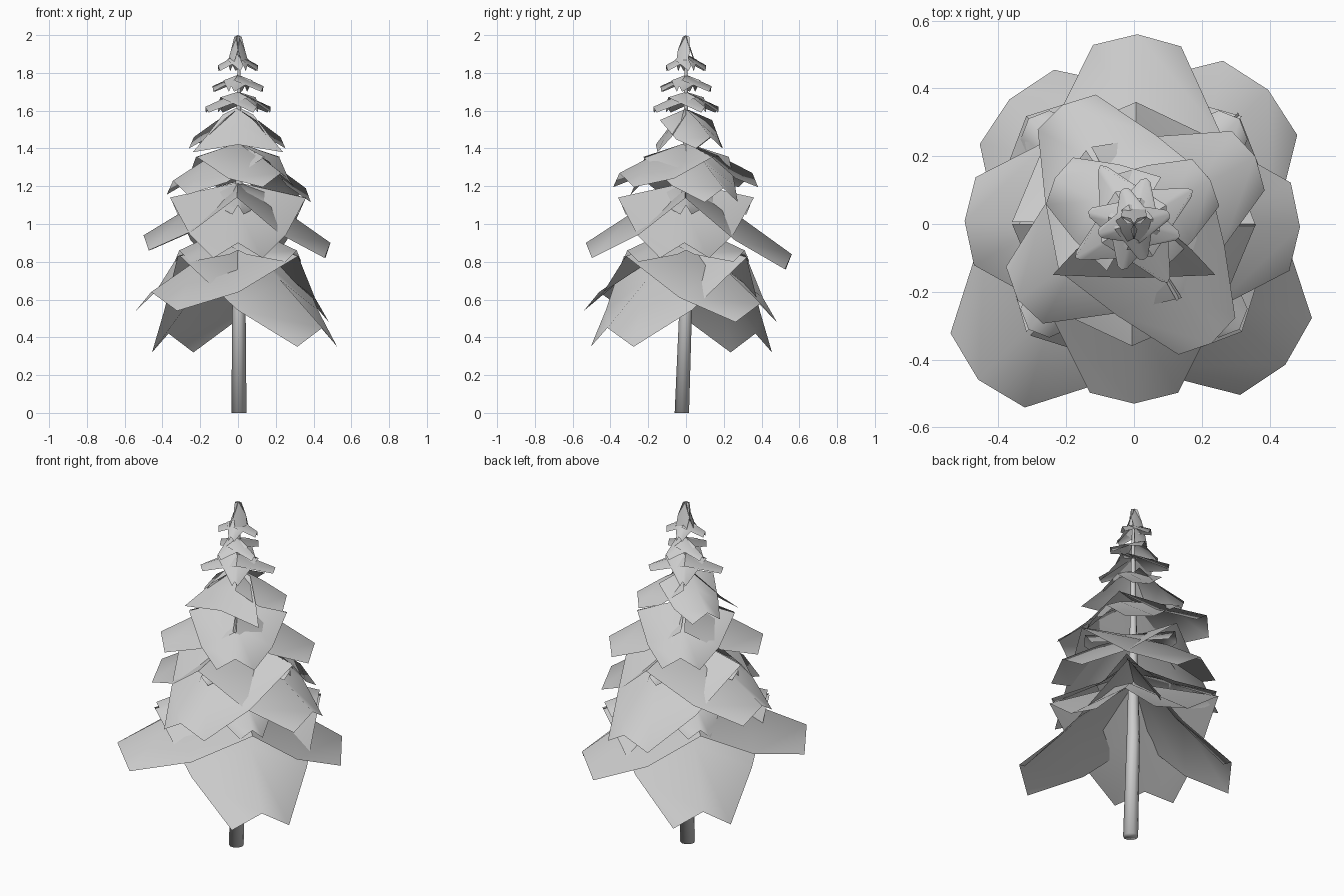
import bpy, bmesh
from math import cos, sin, radians
from mathutils import Vector

cube = bpy.data.objects.get("Cube")
if cube:
    bpy.data.objects.remove(cube)

grey = bpy.data.materials.new("plain grey")
grey.use_nodes = True
grey.diffuse_color = (0.6, 0.6, 0.6, 1)
grey.node_tree.nodes["Principled BSDF"].inputs["Base Color"].default_value = (0.6, 0.6, 0.6, 1)


def add_object(name, bm):
    mesh = bpy.data.meshes.new(name)
    bm.to_mesh(mesh)
    bm.free()
    mesh.materials.append(grey)
    for face in mesh.polygons:
        face.use_smooth = True
    obj = bpy.data.objects.new(name, mesh)
    bpy.context.collection.objects.link(obj)


def bough(name, angle, reach, base_z, tip_z, base_half, tip_half, fold, rows=3):
    """Sheet folded along its ridge, wide at the trunk and narrow at the tip."""
    a = radians(angle)
    out, side = Vector((cos(a), sin(a), 0)), Vector((-sin(a), cos(a), 0))
    bm = bmesh.new()
    grid = []
    for i in range(rows):
        t = i / (rows - 1)
        swell = 4 * t * (1 - t)  # deeper fold halfway along
        half = base_half + (tip_half - base_half) * t + 0.01 * swell
        z = base_z + (tip_z - base_z) * t + 0.15 * fold * swell
        row = []
        for s in (-1, 0, 1):
            r = reach * t - abs(s) * 0.06 * reach * t
            drop = abs(s) * fold * (1 + 0.6 * swell)
            row.append(bm.verts.new(out * r + side * s * half + Vector((0, 0, z - drop))))
        grid.append(row)
    for lower, upper in zip(grid, grid[1:]):
        for j in (0, 1):
            bm.faces.new((lower[j], upper[j], upper[j + 1], lower[j + 1]))
    add_object(name, bm)


# Trunk, leaning slightly and tapering to the top
bm = bmesh.new()
rings = []
for y, z, r in ((-0.022, 0, 0.04), (0, 0.6, 0.035), (0, 1.2, 0.02), (0, 1.95, 0.006)):
    rings.append([bm.verts.new((0.005 + r * cos(radians(k * 36)), y + r * sin(radians(k * 36)), z)) for k in range(10)])
for lo, hi in zip(rings, rings[1:]):
    for k in range(10):
        bm.faces.new((lo[k], lo[(k + 1) % 10], hi[(k + 1) % 10], hi[k]))
bm.faces.new(rings[0][::-1])
add_object("trunk", bm)

# Main tiers: base height, base half width, tip half width, fold, (angle, reach, tip height)
tiers = {
    "lowest_bough": (0.93, 0.45, 0.155, 0.1, ((225, 0.65, 0.64), (45, 0.56, 0.58), (-43, 0.61, 0.45), (135, 0.52, 0.42))),
    "low_bough": (1.22, 0.36, 0.13, 0.08, ((-1, 0.49, 0.9), (179, 0.5, 0.94), (270, 0.53, 0.9), (89, 0.56, 0.84))),
    "middle_bough": (1.43, 0.26, 0.1, 0.075, ((-57, 0.42, 1.27), (213, 0.41, 1.23), (121, 0.41, 1.27), (29, 0.41, 1.19))),
    "upper_bough": (1.61, 0.16, 0.08, 0.06, ((30, 0.26, 1.46), (150, 0.27, 1.46))),
}
for name, (base_z, base_half, tip_half, fold, boughs) in tiers.items():
    for i, (angle, reach, tip_z) in enumerate(boughs, 1):
        bough(f"{name}_{i}", angle, reach, base_z, tip_z, base_half, tip_half, fold)

# Steep front bough of the upper tier
bough("upper_front_bough", 270, 0.16, 1.62, 1.42, 0.08, 0.24, 0.04)

# Narrow inner boughs showing between the main tiers
for k in range(4):
    bough(f"inner_low_bough_{k + 1}", 45 + 90 * k, 0.44, 0.99, 0.86, 0.2, 0.06, 0.06)
    bough(f"inner_middle_bough_{k + 1}", 90 * k, 0.34, 1.22, 1.1, 0.14, 0.03, 0.05)

# Small pointed tufts, shrinking and turning towards the top
tufts = ((1.7, 0.2, 0.11, 30, 1.62), (1.79, 0.14, 0.08, 75, 1.73), (1.9, 0.11, 0.06, 15, 1.84))
for n, (base_z, reach, half, turn, tip_z) in enumerate(tufts, 1):
    for k in range(4):
        bough(f"tuft_{n}_{k + 1}", turn + 90 * k, reach, base_z, tip_z, half, 0.015, 0.03, rows=2)

# Crown leaves
for k in range(3):
    bough(f"crown_leaf_{k + 1}", 90 + 120 * k, 0.045, 2.0, 1.87, 0.02, 0.035, 0.01)
